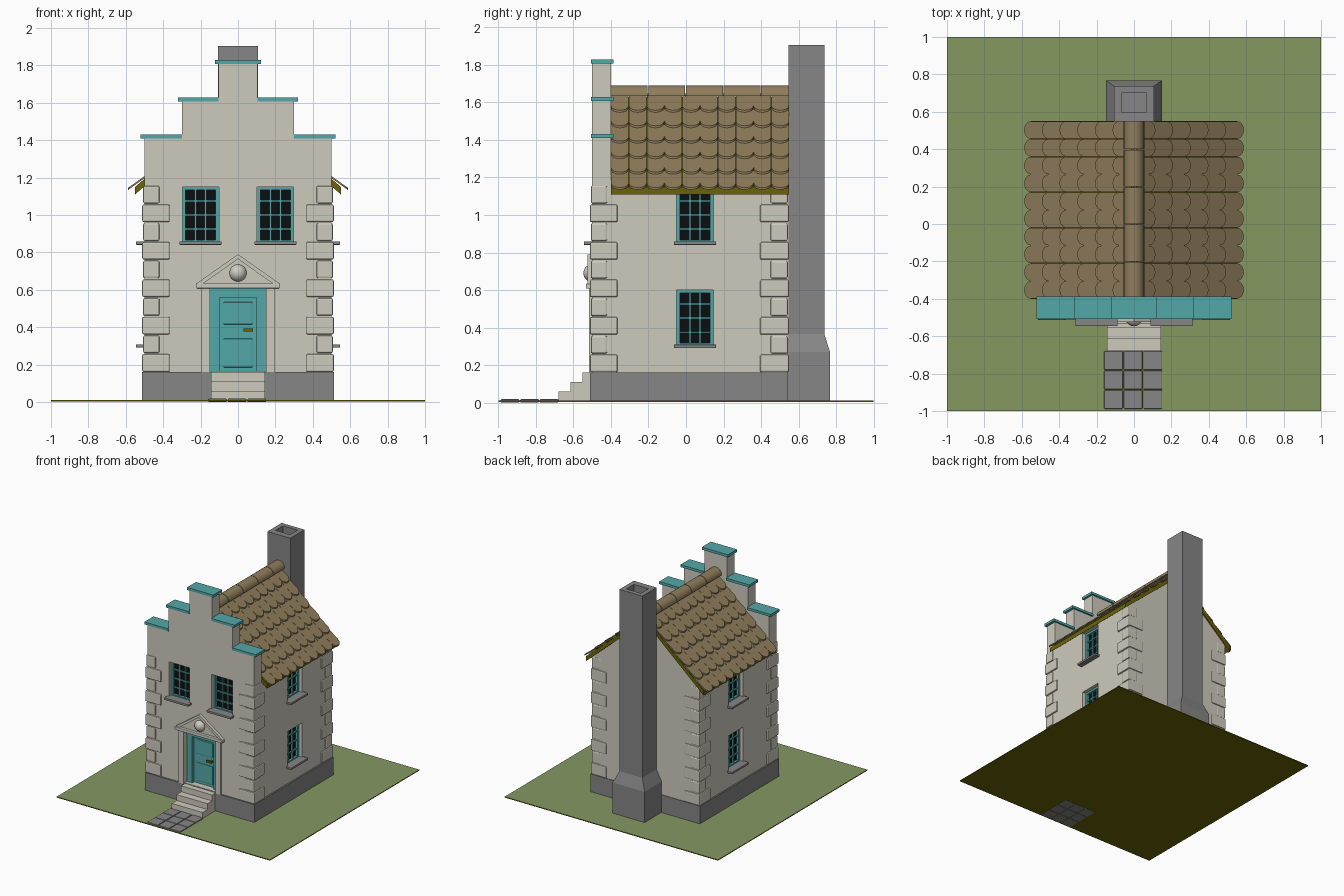
import bpy, bmesh, math
from mathutils import Matrix, Vector

if "Cube" in bpy.data.objects:
    bpy.data.objects.remove(bpy.data.objects["Cube"])


def material(name, r, g, b):
    m = bpy.data.materials.new(name)
    lin = [((c / 255 + 0.055) / 1.055) ** 2.4 if c > 10 else c / 255 / 12.92 for c in (r, g, b)]
    m.diffuse_color = (*lin, 1)
    m.use_nodes = True
    m.node_tree.nodes["Principled BSDF"].inputs["Base Color"].default_value = m.diffuse_color
    return m


CREAM = material("cream_stone", 206, 203, 190)
GREY = material("grey_stone", 134, 134, 134)
TEAL = material("teal_paint", 84, 168, 168)
TILE = material("brown_tile", 144, 126, 92)
OLIVE = material("olive", 106, 100, 8)
GRASS = material("grass", 133, 152, 97)
BLACK = material("dark_glass", 12, 13, 14)


def finish(name, bm, mat, matrix=None, smooth=False):
    bmesh.ops.recalc_face_normals(bm, faces=bm.faces[:])
    if matrix:
        bm.transform(matrix)
    me = bpy.data.meshes.new(name)
    bm.to_mesh(me)
    bm.free()
    me.materials.append(mat)
    ob = bpy.data.objects.new(name, me)
    bpy.context.collection.objects.link(ob)
    if smooth:
        bpy.ops.object.select_all(action='DESELECT')
        ob.select_set(True)
        bpy.context.view_layer.objects.active = ob
        bpy.ops.object.shade_smooth_by_angle(angle=math.radians(40))
    return ob


def boxes(name, items, mat, matrix=None, bevel=0):
    """One object from boxes given as (x0, x1, y0, y1, z0, z1)."""
    bm = bmesh.new()
    for x0, x1, y0, y1, z0, z1 in items:
        m = Matrix.Translation(((x0 + x1) / 2, (y0 + y1) / 2, (z0 + z1) / 2))
        bmesh.ops.create_cube(bm, size=1, matrix=m @ Matrix.Diagonal((x1 - x0, y1 - y0, z1 - z0, 1)))
    if bevel:
        bmesh.ops.bevel(bm, geom=bm.edges[:], offset=bevel, segments=2, profile=0.5, affect='EDGES')
    return finish(name, bm, mat, matrix)


def add_prism(bm, low, high):
    a = [bm.verts.new(p) for p in low]
    b = [bm.verts.new(p) for p in high]
    bm.faces.new(a)
    bm.faces.new(b[::-1])
    for i in range(len(a)):
        j = (i + 1) % len(a)
        bm.faces.new((a[i], b[i], b[j], a[j]))


def prism_y(name, pts, y0, y1, mat):
    """Extrude an (x, z) outline along y."""
    bm = bmesh.new()
    add_prism(bm, [(x, y0, z) for x, z in pts], [(x, y1, z) for x, z in pts])
    return finish(name, bm, mat)


def mirrored(pts):
    return pts + [(-x, z) for x, z in reversed(pts) if x > 0]


def carve(ob, cutters):
    for c in cutters:
        mod = ob.modifiers.new("cut", 'BOOLEAN')
        mod.operation, mod.solver, mod.object = 'DIFFERENCE', 'EXACT', c
        bpy.context.view_layer.objects.active = ob
        bpy.ops.object.modifier_apply(modifier=mod.name)
        bpy.data.objects.remove(c)


# Ground, path and steps
ground = boxes("lawn", [(-1, 1, -1, 1, 0.003, 0.01)], GRASS)
ground.data.materials.append(OLIVE)
for f in ground.data.polygons:
    f.material_index = 0 if f.normal.z > 0.5 else 1
boxes("path_bed", [(-0.158, 0.15, -0.985, -0.68, 0.009, 0.012)], OLIVE)
boxes("pavers", [(-0.16 + 0.105 * i, -0.06 + 0.105 * i, -0.988 + 0.104 * j, -0.888 + 0.104 * j, 0, 0.018)
                 for i in range(3) for j in range(3)], GREY, bevel=0.005)
bm = bmesh.new()
outline = [(-0.5, 0.01), (-0.68, 0.01), (-0.68, 0.06), (-0.615, 0.06), (-0.615, 0.11),
           (-0.553, 0.11), (-0.553, 0.16), (-0.5, 0.16)]
add_prism(bm, [(-0.145, y, z) for y, z in outline], [(0.145, y, z) for y, z in outline])
finish("steps", bm, CREAM)

# Plinth, house body and stepped front gable
boxes("plinth", [(-0.512, 0.512, -0.512, 0.545, 0.01, 0.16)], GREY)
body = prism_y("house_body", mirrored([(0.5, 0.16), (0.5, 1.155)]) [:2] + [(0, 1.6), (-0.5, 1.155), (-0.5, 0.16)],
               -0.4, 0.54, CREAM)
gable = prism_y("stepped_gable", mirrored([(0.5, 0.16), (0.5, 1.41), (0.3, 1.41), (0.3, 1.61),
                                           (0.105, 1.61), (0.105, 1.81)]), -0.5, -0.4, CREAM)
caps = [(-0.122, 0.122, -0.507, -0.387, 1.808, 1.83)]
for a, b, z in ((0.3, 0.522, 1.41), (0.105, 0.322, 1.607)):
    caps += [(a, b, -0.507, -0.387, z, z + 0.021), (-b, -a, -0.507, -0.387, z, z + 0.021)]
boxes("gable_caps", caps, TEAL)

# Corner stones, alternating wide and narrow
stones = []
for k in range(10):
    w, out = ((0.365, 0.512), (0.42, 0.507))[k % 2]
    z0 = 0.162 + 0.1 * k
    for x0, x1 in ((w, out), (-out, -w)):
        stones.append((x0, x1, -out, -w, z0, z0 + 0.094))
        stones.append((x0, x1, w + 0.03, out + 0.036, z0, z0 + 0.094))
boxes("corner_stones", stones, CREAM, bevel=0.008)


# Windows: local frame has the wall at y = 0 with -y outward, origin at the sill
def window(name, place):
    w, h = 0.0975, 0.3
    rim = [(-w, -w + 0.017, 0.03, 0.06, 0, h), (w - 0.017, w, 0.03, 0.06, 0, h),
           (-w, w, 0.03, 0.06, 0, 0.017), (-w, w, 0.03, 0.06, h - 0.017, h)]
    bars = [(x - 0.005, x + 0.005, 0.038, 0.06, 0, h) for x in (-0.027, 0.027)]
    bars += [(-w, w, 0.038, 0.06, h * k / 4 - 0.005, h * k / 4 + 0.005) for k in (1, 2, 3)]
    boxes(name + "_frame", rim + bars, TEAL, place)
    boxes(name + "_glass", [(-w, w, 0.05, 0.059, 0, h)], BLACK, place)
    boxes(name + "_sill", [(-0.113, 0.113, -0.045, 0.03, -0.009, 0.009)], GREY, place, 0.003)
    cutter = boxes(name + "_cutter", [(-w, w, -0.05, 0.06, 0, h)], CREAM, place)
    cutter.hide_render = True
    return cutter


front_cuts = [window(f"front_window_{s}", Matrix.Translation((x, -0.5, 0.85)))
              for s, x in (("left", -0.2), ("right", 0.2))]
side_cuts = []
for side, sx in (("left", -1), ("right", 1)):
    for level, z in (("lower", 0.3), ("upper", 0.85)):
        place = Matrix.Translation((sx * 0.5, 0.048, z)) @ Matrix.Rotation(sx * math.pi / 2, 4, 'Z')
        side_cuts.append(window(f"{side}_{level}_window", place))
front_cuts.append(boxes("door_cutter", [(-0.15, 0.15, -0.55, -0.42, 0.165, 0.61)], CREAM))
carve(gable, front_cuts)
carve(body, side_cuts)

# Door with frame, panels and handle
boxes("door_frame", [(-0.15, -0.1, -0.47, -0.42, 0.16, 0.61), (0.1, 0.15, -0.47, -0.42, 0.16, 0.61),
                     (-0.15, 0.15, -0.475, -0.42, 0.56, 0.61)], TEAL)
boxes("door_leaf", [(-0.1, 0.1, -0.445, -0.42, 0.16, 0.56)], TEAL)
boxes("door_panels", [(-0.078, 0.078, -0.453, -0.44, 0.185, 0.34),
                      (-0.078, 0.078, -0.453, -0.44, 0.415, 0.535)], TEAL, bevel=0.006)
boxes("door_handle", [(0.03, 0.08, -0.472, -0.464, 0.376, 0.394),
                      (0.062, 0.078, -0.47, -0.44, 0.378, 0.392)], OLIVE)

# Door surround: pilasters, lintel, pediment and ball
boxes("pilasters", [(-0.197, -0.15, -0.516, -0.45, 0.16, 0.61), (0.15, 0.197, -0.516, -0.45, 0.16, 0.61)], CREAM)
boxes("door_lintel", [(-0.222, 0.222, -0.533, -0.49, 0.608, 0.634)], CREAM, bevel=0.004)
prism_y("pediment", [(-0.215, 0.632), (0.215, 0.632), (0, 0.785)], -0.51, -0.49, CREAM)
for side, s in (("left", -1), ("right", 1)):
    prism_y(f"pediment_{side}_rake", [(s * 0.222, 0.634), (0, 0.79), (0, 0.765), (s * 0.185, 0.634)],
            -0.525, -0.49, CREAM)
bm = bmesh.new()
bmesh.ops.create_uvsphere(bm, u_segments=24, v_segments=14, radius=0.047,
                          matrix=Matrix.Translation((0, -0.5, 0.69)))
finish("pediment_ball", bm, CREAM, smooth=True)

# Roof deck
SLOPE = 0.48 / 0.55
prism_y("roof_deck", [(0.55, 1.11), (0.55, 1.15), (0, 1.63), (-0.55, 1.15), (-0.55, 1.11), (0, 1.59)],
        -0.4, 0.55, OLIVE)

# Rounded roof tiles in overlapping rows on both slopes
bm = bmesh.new()
RUN, WIDE, LENGTH = math.cos(math.atan(SLOPE)), 0.095, 0.168
R = WIDE / 2 - 0.0008
shape = [(R - R * math.sin(a), -R * math.cos(a)) for a in [math.pi * k / 10 for k in range(11)]]
shape += [(LENGTH, R), (LENGTH, -R)]
for sx in (-1, 1):
    for row in range(6):
        for col in range(10):
            yc = -0.4 + WIDE * (col + 0.5)
            top, low = [], []
            for t, u in shape:
                x = 0.587 - 0.0945 * row - t * RUN
                z = 1.63 - SLOPE * x + 0.028 - 0.02 * t / LENGTH
                top.append((sx * x, yc + u, z))
                low.append((sx * x, yc + u, z - 0.011))
            add_prism(bm, low, top)
finish("roof_tiles", bm, TILE)

# Half-round ridge tiles
bm = bmesh.new()
arc = [(0.055 * math.cos(math.pi * k / 12), 1.635 + 0.055 * math.sin(math.pi * k / 12)) for k in range(13)]
for k in range(5):
    y0 = -0.4 + 0.2 * k
    y1 = min(y0 + 0.196, 0.55)
    add_prism(bm, [(x, y0, z) for x, z in arc], [(x, y1, z) for x, z in arc])
finish("ridge_tiles", bm, TILE, smooth=True)

# Chimney: stacked rectangular rings (half width, y front, y back, z), ending inside the flue
bm = bmesh.new()
rings = []
for hw, y0, y1, z in ((0.15, 0.54, 0.768, 0.01), (0.15, 0.54, 0.768, 0.27), (0.107, 0.547, 0.737, 0.365),
                      (0.107, 0.547, 0.737, 1.905), (0.068, 0.6, 0.7, 1.905), (0.068, 0.6, 0.7, 1.8)):
    rings.append([bm.verts.new(p) for p in ((-hw, y0, z), (hw, y0, z), (hw, y1, z), (-hw, y1, z))])
for a, b in zip(rings, rings[1:]):
    for i in range(4):
        bm.faces.new((a[i], a[(i + 1) % 4], b[(i + 1) % 4], b[i]))
bm.faces.new(rings[0][::-1])
bm.faces.new(rings[-1])
finish("chimney", bm, GREY)
